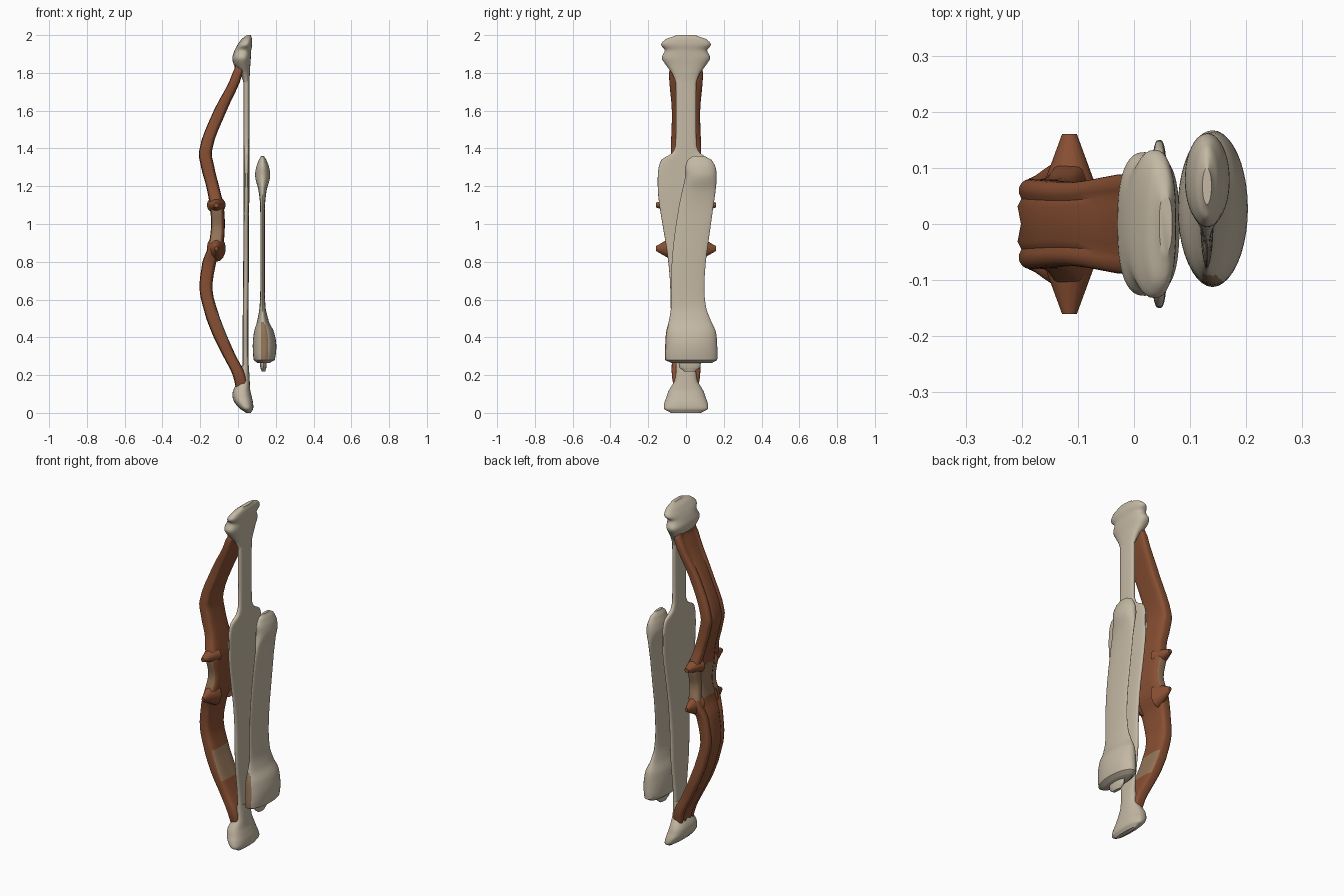
import bpy
import bmesh
import math
from mathutils import Matrix, Vector

default_cube = bpy.data.objects.get("Cube")
if default_cube:
    bpy.data.objects.remove(default_cube, do_unlink=True)


def make_material(name, color):
    mat = bpy.data.materials.new(name)
    mat.use_nodes = True
    rgba = (*color, 1)
    mat.diffuse_color = rgba
    mat.node_tree.nodes["Principled BSDF"].inputs["Base Color"].default_value = rgba
    return mat


bone = make_material("pale bone", (.55, .48, .37))
wood = make_material("red brown wood", (.25, .08, .033))
worn = make_material("worn tan wood", (.3, .18, .1))


def finish(name, bm, materials, rule=None):
    """Turn a bmesh into a smooth object, choosing face colours by a rule."""
    bmesh.ops.recalc_face_normals(bm, faces=bm.faces)
    bm.normal_update()
    for face in bm.faces:
        if rule and rule(face.calc_center_median(), face.normal):
            face.material_index = 1
    mesh = bpy.data.meshes.new(name)
    bm.to_mesh(mesh)
    bm.free()
    for mat in materials:
        mesh.materials.append(mat)
    obj = bpy.data.objects.new(name, mesh)
    bpy.context.collection.objects.link(obj)
    bpy.ops.object.select_all(action="DESELECT")
    obj.select_set(True)
    bpy.context.view_layer.objects.active = obj
    bpy.ops.object.shade_smooth_by_angle(angle=math.radians(40))
    return obj


def smooth_rows(rows, steps):
    """Insert rows between the given sections with a cardinal spline."""
    result = []
    last = len(rows) - 1
    for i in range(last):
        a, b, c, d = (rows[min(max(k, 0), last)] for k in range(i - 1, i + 3))
        for s in range(steps):
            t = s / steps
            row = []
            for j, (p, q, r, u) in enumerate(zip(a, b, c, d)):
                m, n = (r - p) / 2, (u - q) / 2
                value = q + t * (m + t * (3 * (r - q) - 2 * m - n + t * (2 * (q - r) + m + n)))
                # heights stay evenly spaced so that rings never cross
                row.append(q + t * (r - q) if j == 0 else value)
            result.append(row)
    result.append(rows[last])
    return result


def loft(name, rows, materials, rule=None, power=2, sides=40, groove=0, steps=4):
    """Skin horizontal rounded sections: height, low x, high x, low y, high y."""
    bm = bmesh.new()
    rings = []
    for z, x0, x1, y0, y1 in smooth_rows(rows, steps):
        ring = []
        for k in range(sides):
            angle = math.tau * k / sides
            c, s = math.cos(angle), math.sin(angle)
            u = math.copysign(abs(c) ** (2 / power), c)
            v = math.copysign(abs(s) ** (2 / power), s)
            # carved lengthwise grooves on the outer face
            if u < -.5:
                u += groove * sum(math.exp(-((v - g) / .12) ** 2) for g in (-.55, 0, .55))
            x = (x0 + x1 + u * (x1 - x0)) / 2
            y = (y0 + y1 + v * (y1 - y0)) / 2
            ring.append(bm.verts.new((x, y, z)))
        rings.append(ring)
    for low, high in zip(rings, rings[1:]):
        for k in range(sides):
            n = (k + 1) % sides
            bm.faces.new((low[k], low[n], high[n], high[k]))
    bm.faces.new(rings[0])
    bm.faces.new(rings[-1])
    return finish(name, bm, materials, rule)


def symmetric(rows):
    """Expand rows that give one half depth into low and high y."""
    return [(z, x0, x1, -h, h) for z, x0, x1, h in rows]


# Recurved wooden bow with a worn grip and a worn patch on the lower limb
bow_rows = symmetric([
    (.1, -.01, .05, .06), (.2, -.03, .04, .075), (.3, -.08, -.01, .075),
    (.4, -.13, -.055, .08), (.5, -.17, -.095, .08), (.65, -.205, -.135, .08),
    (.8, -.19, -.115, .09), (.88, -.16, -.08, .11), (.98, -.145, -.07, .09),
    (1.09, -.15, -.075, .11), (1.2, -.17, -.1, .085), (1.3, -.197, -.125, .08),
    (1.4, -.205, -.135, .08), (1.6, -.13, -.06, .075), (1.8, -.03, .025, .09),
    (1.87, -.02, .03, .07),
])


def worn_wood(center, normal):
    grip = .9 < center.z < 1.08 and normal.x < .5
    patch = .38 < center.z < .54 and normal.x > .5
    return grip or patch


loft("bow_limbs", bow_rows, [wood, worn], worn_wood, power=4, groove=.22)

# Pointed guards above and below the grip, one pair at each height
for label, height, radius in (("lower", .87, .07), ("upper", 1.1, .045)):
    bm = bmesh.new()
    for side in (-1, 1):
        turn = Matrix.Rotation(-side * math.pi / 2, 4, "X")
        place = Matrix.Translation(Vector((-.115, side * .11, height)))
        stretch = Matrix.Diagonal((.05 / radius, 1, 1, 1))
        bmesh.ops.create_cone(bm, cap_ends=True, segments=16, radius1=radius,
                              radius2=.012, depth=.1, matrix=place @ stretch @ turn)
    finish(label + "_guard", bm, [wood])

# Flat bowstring, broad in the middle
string_rows = symmetric([
    (.1, .025, .06, .05), (.3, .025, .055, .055), (.5, .025, .055, .078),
    (.7, .027, .057, .085), (.85, .028, .058, .1), (1, .028, .058, .125),
    (1.15, .03, .06, .147), (1.28, .03, .06, .148), (1.34, .03, .06, .13),
    (1.375, .03, .06, .075), (1.42, .03, .06, .055), (1.85, .03, .06, .055),
])
loft("bowstring", string_rows, [bone], power=3)

# Knuckled bone caps at both ends of the bow
upper_rows = symmetric([
    (1.75, .028, .06, .055), (1.8, .01, .063, .075), (1.84, -.02, .065, .105),
    (1.88, -.03, .068, .128), (1.92, -.018, .07, .112), (1.95, -.002, .075, .132),
    (1.98, .02, .074, .105), (2, .045, .068, .05),
])
lower_rows = symmetric([
    (0, .042, .068, .08), (.02, .012, .08, .115), (.05, -.015, .08, .115),
    (.08, -.028, .074, .105), (.12, -.025, .065, .09), (.17, .002, .062, .06),
    (.25, .02, .058, .052),
])
loft("upper_bone_cap", upper_rows, [bone], power=2.5)
loft("lower_bone_cap", lower_rows, [bone], power=2.5)

# Broad arrow with a rounded head and a swollen, worn tail
arrow_rows = [
    (.265, .1, .17, -.08, .14), (.28, .083, .195, -.11, .165),
    (.36, .078, .203, -.11, .165), (.43, .085, .19, -.105, .158),
    (.48, .1, .165, -.092, .135), (.55, .113, .147, -.08, .108),
    (.65, .118, .142, -.078, .097), (.8, .118, .142, -.075, .105),
    (.95, .118, .142, -.06, .125), (1.1, .117, .143, -.037, .145),
    (1.18, .108, .152, -.02, .157), (1.25, .091, .17, -.005, .162),
    (1.3, .096, .165, -.005, .157), (1.34, .11, .15, .01, .135),
    (1.36, .122, .138, .035, .1),
]
loft("arrow", arrow_rows, [bone, worn],
     lambda center, normal: center.z < .48 and normal.y < -.75)

# Small notched nub under the arrow tail
nub_rows = [(.22, .125, .145, -.01, .05), (.24, .118, .15, -.035, .075),
            (.3, .115, .155, -.04, .08)]
loft("arrow_nub", nub_rows, [bone], sides=20)
